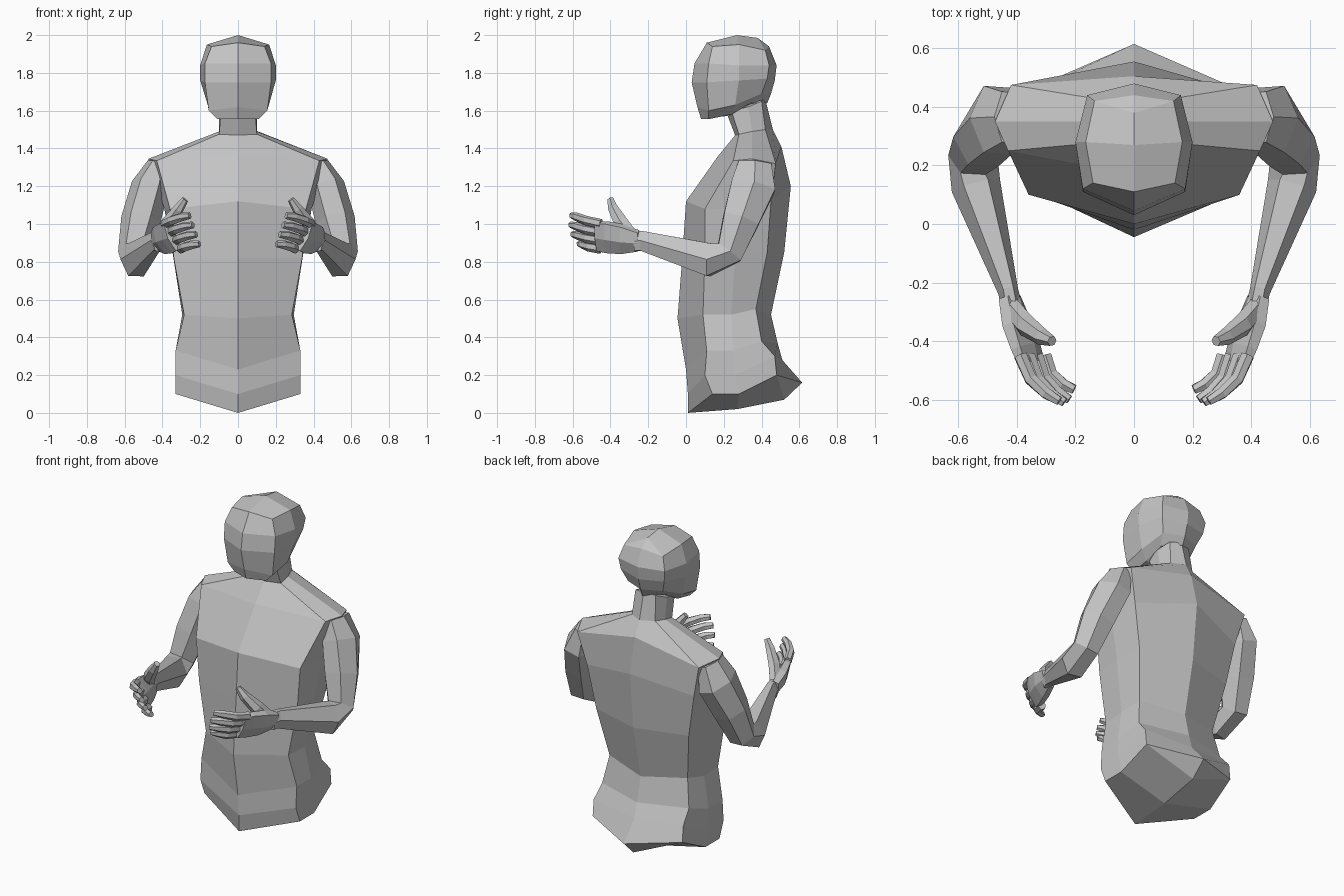
import bpy, bmesh
from mathutils import Vector
from math import cos, sin, pi

cube = bpy.data.objects.get("Cube")
if cube:
    bpy.data.objects.remove(cube)

grey = bpy.data.materials.new("plain grey")
grey.use_nodes = True
grey.diffuse_color = (0.55, 0.55, 0.55, 1)
grey.node_tree.nodes["Principled BSDF"].inputs["Base Color"].default_value = (0.55, 0.55, 0.55, 1)


def finish(name, bm, mirror=False):
    bmesh.ops.recalc_face_normals(bm, faces=bm.faces)
    mesh = bpy.data.meshes.new(name)
    bm.to_mesh(mesh)
    bm.free()
    mesh.materials.append(grey)
    obj = bpy.data.objects.new(name, mesh)
    bpy.context.collection.objects.link(obj)
    if mirror:
        obj.modifiers.new("mirror", 'MIRROR')
    return obj


def skin(bm, rings):
    for a, b in zip(rings, rings[1:]):
        n = len(a)
        for i in range(n):
            j = (i + 1) % n
            bm.faces.new((a[i], a[j], b[j], b[i]))


def body_loft(name, halves, low_spine, high_spine):
    """Loft symmetric eight-sided rings: front, front corner, side, back corner, back."""
    bm = bmesh.new()
    rings = []
    for (fy, fz), c, m, b, (by, bz) in halves:
        pts = [(0, fy, fz), c, m, b, (0, by, bz)]
        pts += [(-x, y, z) for x, y, z in (b, m, c)]
        rings.append([bm.verts.new(p) for p in pts])
    skin(bm, rings)
    for ring, spine in ((rings[0], low_spine), (rings[-1], high_spine)):
        k1, k2 = [bm.verts.new((0, y, z)) for y, z in spine]
        for c, m, b in (ring[1:4], ring[7:4:-1]):
            bm.faces.new((ring[0], c, m, k1))
            bm.faces.new((k1, m, b, k2))
            bm.faces.new((k2, b, ring[4]))
    return finish(name, bm)


def limb(name, path, sides=6, across=(1, 0, 0)):
    """Loft a mirrored tube along (x, y, z, half width, half depth) points."""
    bm = bmesh.new()
    pts = [Vector(p[:3]) for p in path]
    rings = []
    for i, p in enumerate(path):
        t = pts[min(i + 1, len(pts) - 1)] - pts[max(i - 1, 0)]
        t.normalize()
        u = Vector(across)
        u = (u - t * u.dot(t)).normalized()
        v = t.cross(u)
        ring = []
        for k in range(sides):
            a = 2 * pi * k / sides
            ring.append(bm.verts.new(pts[i] + u * p[3] * cos(a) + v * p[4] * sin(a)))
        rings.append(ring)
    skin(bm, rings)
    bm.faces.new(rings[0])
    bm.faces.new(rings[-1])
    return finish(name, bm, mirror=True)


# Torso and neck, hips upward
body_loft("torso", [
    ((.01, 0), (.33, .14, .10), (.33, .28, .10), (.31, .48, .20), (.615, .16)),
    ((.01, .10), (.33, .10, .20), (.33, .26, .20), (.31, .47, .30), (.51, .28)),
    ((0, .23), (.33, .11, .33), (.33, .25, .33), (.30, .40, .38), (.485, .37)),
    ((-.045, .5), (.285, .09, .52), (.295, .24, .52), (.27, .37, .55), (.45, .52)),
    ((-.02, .82), (.34, .10, .82), (.345, .26, .84), (.32, .43, .85), (.52, .85)),
    ((0, 1.12), (.36, .10, 1.08), (.39, .27, 1.08), (.37, .45, 1.12), (.555, 1.2)),
    ((.17, 1.36), (.43, .25, 1.335), (.475, .35, 1.345), (.42, .475, 1.32), (.505, 1.41)),
    ((.26, 1.47), (.10, .28, 1.475), (.10, .35, 1.49), (.08, .42, 1.5), (.46, 1.5)),
    ((.21, 1.6), (.09, .24, 1.6), (.10, .33, 1.62), (.07, .4, 1.65), (.42, 1.66)),
], [(.27, .02), (.52, .07)], [(.3, 1.64), (.36, 1.66)])

# Head, jaw upward
body_loft("head", [
    ((.08, 1.555), (.11, .12, 1.555), (.11, .24, 1.58), (.09, .34, 1.64), (.43, 1.64)),
    ((.06, 1.62), (.155, .12, 1.6), (.16, .26, 1.63), (.12, .40, 1.69), (.45, 1.69)),
    ((.03, 1.75), (.175, .11, 1.75), (.20, .28, 1.76), (.15, .43, 1.77), (.47, 1.76)),
    ((.045, 1.85), (.175, .12, 1.85), (.20, .28, 1.84), (.16, .44, 1.84), (.48, 1.84)),
    ((.11, 1.96), (.14, .14, 1.94), (.165, .28, 1.95), (.135, .42, 1.92), (.44, 1.94)),
], [(.24, 1.575), (.36, 1.63)], [(.27, 2.0), (.38, 1.985)])

# Arms from shoulder to wrist
limb("arms", [
    (.425, .365, 1.32, .055, .10),
    (.465, .355, 1.20, .10, .135),
    (.515, .29, 1.02, .105, .11),
    (.55, .23, .85, .085, .085),
    (.54, .13, .81, .085, .10),
    (.43, -.23, .91, .035, .06),
    (.42, -.27, .91, .035, .06),
])

# Palms, tilted so the lower edge turns inward
palm_normal = (.9, 0, -.4)
limb("palms", [
    (.425, -.25, .91, .035, .062),
    (.40, -.34, .92, .042, .09),
    (.37, -.42, .93, .036, .098),
    (.35, -.475, .935, .026, .092),
], across=palm_normal)

# Four fingers stacked from top to bottom
for i, label in enumerate(("index", "middle", "ring", "little")):
    base = Vector((.388 - .028 * i, -.45, 1.0 - .044 * i))
    tip = Vector((.255 - .017 * i, (-.605, -.61, -.60, -.565)[i], 1.045 - .05 * i))
    knuckle = base.lerp(tip, .4) + Vector((.018, -.018, 0))
    joint = base.lerp(tip, .75) + Vector((.012, -.012, .003))
    limb(label + "_fingers", [
        (*base, .024, .027),
        (*knuckle, .023, .026),
        (*joint, .021, .024),
        (*tip, .016, .018),
    ], across=palm_normal)

# Thumbs pointing up and inward
limb("thumbs", [
    (.415, -.29, .94, .035, .04),
    (.37, -.345, 1.01, .036, .042),
    (.315, -.385, 1.08, .029, .03),
    (.28, -.40, 1.13, .018, .018),
])
